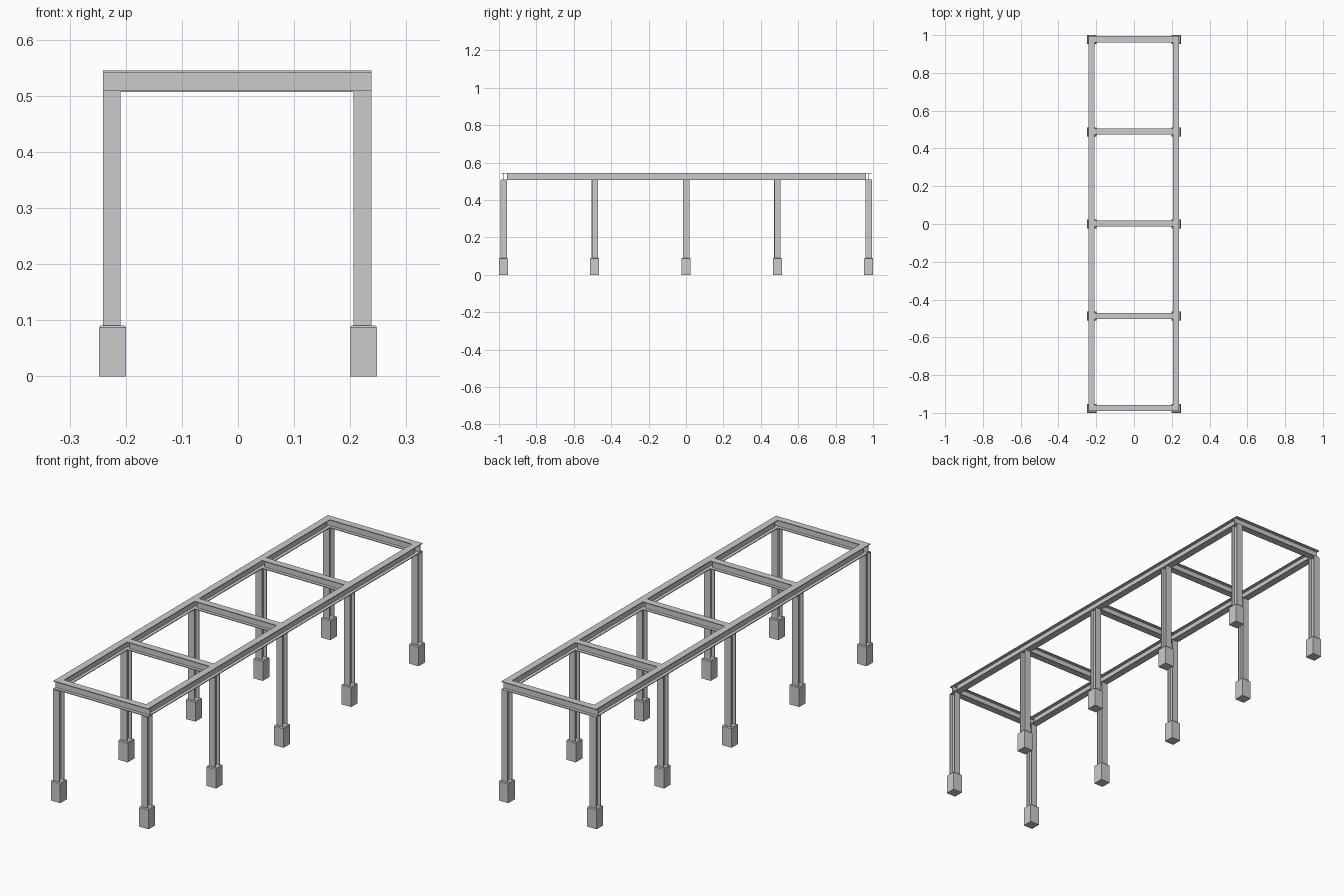
import bpy, bmesh
from mathutils import Vector

if "Cube" in bpy.data.objects:
    bpy.data.objects.remove(bpy.data.objects["Cube"])

FLANGE, WEB = 0.0035, 0.003      # steel thicknesses
Z0, Z1 = 0.0, 0.545              # ground, top of frame
BEAM_H, BEAM_W = 0.0385, 0.032
BEAM_Z = Z1 - BEAM_H / 2
COL_D = 0.035
FX, FY = -0.0015, 0.002          # small offset of the steel frame on its footings
XS = (-0.2235, 0.2235)
YS = [-0.976 + 0.488 * i for i in range(5)]


def finish(name, bm):
    bmesh.ops.recalc_face_normals(bm, faces=bm.faces)
    me = bpy.data.meshes.new(name)
    bm.to_mesh(me)
    bm.free()
    ob = bpy.data.objects.new(name, me)
    bpy.context.collection.objects.link(ob)
    return ob


def i_beam(name, start, end, width_dir, width, depth):
    """Extrude an I profile from start to end; flanges spread along width_dir."""
    start, end, u = Vector(start), Vector(end), Vector(width_dir)
    v = (end - start).normalized().cross(u)
    w, h, t = width / 2, depth / 2, WEB / 2
    f = h - FLANGE
    half = [(w, -h), (w, -f), (t, -f), (t, f), (w, f), (w, h)]
    profile = half + [(-a, b) for a, b in reversed(half)]
    bm = bmesh.new()
    face = bm.faces.new([bm.verts.new(start + u * a + v * b) for a, b in profile])
    out = bmesh.ops.extrude_face_region(bm, geom=[face], use_keep_orig=True)
    verts = [g for g in out["geom"] if isinstance(g, bmesh.types.BMVert)]
    bmesh.ops.translate(bm, verts=verts, vec=end - start)
    return finish(name, bm)


def footing(name, x, y):
    """Square block with a chamfered top rim."""
    bm = bmesh.new()
    rings = []
    for r, z in ((0.024, Z0), (0.024, 0.087), (0.021, 0.091)):
        rings.append([bm.verts.new((x + r * a, y + r * b, z))
                      for a, b in ((-1, -1), (1, -1), (1, 1), (-1, 1))])
    for lo, hi in zip(rings, rings[1:]):
        for i in range(4):
            j = (i + 1) % 4
            bm.faces.new((lo[i], lo[j], hi[j], hi[i]))
    bm.faces.new(rings[0])
    bm.faces.new(rings[-1])
    return finish(name, bm)


# Footings and columns
for side, x in zip(("left", "right"), XS):
    for i, y in enumerate(YS):
        footing(f"{side}_footing_{i + 1}", x, y)
        i_beam(f"{side}_column_{i + 1}", (x + FX, y + FY / 2, 0.09),
               (x + FX, y + FY / 2, Z1 - BEAM_H), (1, 0, 0), BEAM_W, COL_D)

# Long beams, fitted between the two end beams
ya, yb = YS[0] + FY + BEAM_W / 2, YS[-1] + FY - BEAM_W / 2
for side, x in zip(("left", "right"), XS):
    i_beam(f"{side}_long_beam", (x + FX, ya, BEAM_Z), (x + FX, yb, BEAM_Z),
           (1, 0, 0), BEAM_W, BEAM_H)

# Cross beams: end ones run full width, inner ones sit between the long beams
for i, y in enumerate(YS):
    reach = BEAM_W / 2 if i in (0, 4) else -BEAM_W / 2
    i_beam(f"cross_beam_{i + 1}", (XS[0] + FX - reach, y + FY, BEAM_Z),
           (XS[1] + FX + reach, y + FY, BEAM_Z), (0, 1, 0), BEAM_W, BEAM_H)
